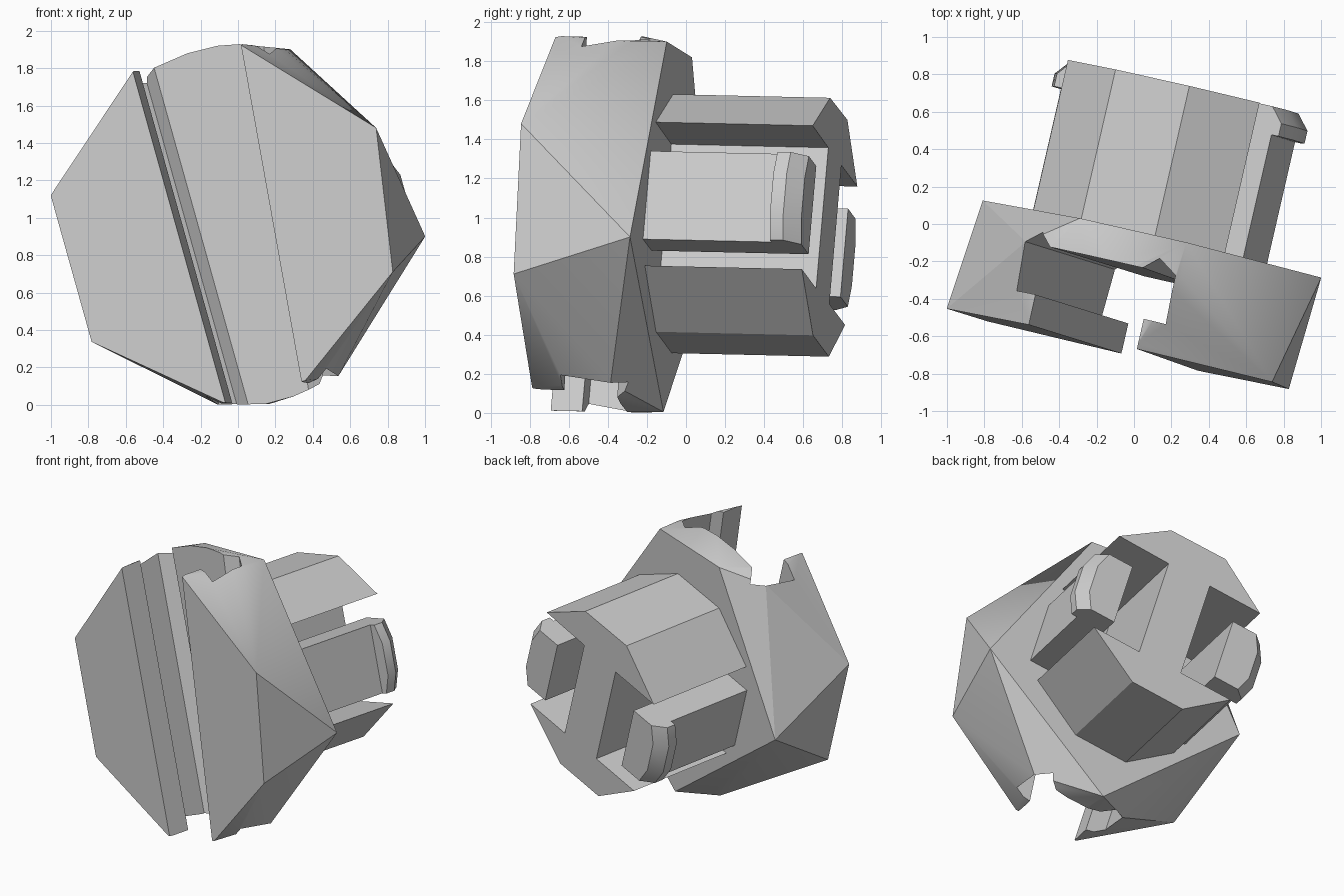
import bpy, bmesh
from mathutils import Matrix, Vector

old = bpy.data.objects.get("Cube")
if old:
    bpy.data.objects.remove(old, do_unlink=True)

# Single flat colour
grey = bpy.data.materials.new("light_grey")
grey.use_nodes = True
colour = (0.6, 0.6, 0.6, 1)
grey.diffuse_color = colour
grey.node_tree.nodes["Principled BSDF"].inputs["Base Color"].default_value = colour

# Tilted frame of the part: side, depth (towards the back), and along the slot
side = Vector((0.937, -0.209, 0.280)).normalized()
depth = Vector((0.224, 0.974, -0.022))
depth = (depth - side * depth.dot(side)).normalized()
along = side.cross(depth)
FRAME = Matrix((side, depth, along)).transposed().to_4x4()

FRONT, LIP, FLOOR, BACK, END = -0.69, -0.525, -0.26, -0.075, 0.75


def finish(name, bm):
    bmesh.ops.recalc_face_normals(bm, faces=bm.faces)
    bmesh.ops.transform(bm, matrix=FRAME, verts=bm.verts)
    mesh = bpy.data.meshes.new(name)
    bm.to_mesh(mesh)
    bm.free()
    mesh.materials.append(grey)
    obj = bpy.data.objects.new(name, mesh)
    bpy.context.collection.objects.link(obj)
    return obj


def loft(name, rings):
    """Closed solid through rings with equal point counts."""
    bm = bmesh.new()
    loops = [[bm.verts.new(p) for p in ring] for ring in rings]
    n = len(loops[0])
    for a, b in zip(loops, loops[1:]):
        for i in range(n):
            j = (i + 1) % n
            bm.faces.new((a[i], a[j], b[j], b[i]))
    bm.faces.new(loops[0])
    bm.faces.new(loops[-1])
    return finish(name, bm)


# Head: faceted solid through its front face, rim and back face
layers = {
    FRONT: [(0.09, 1.82), (-0.53, 1.306), (-0.53, 0.49), (0.075, -0.026),
            (0.684, 1.796), (1.283, 1.153), (1.159, 0.387), (0.538, -0.037)],
    FLOOR: [(-0.04, 1.8), (0.11, 1.84), (0.306, 1.863), (0.474, 1.856), (0.594, 1.83),
            (0.826, 1.733), (-0.05, 0.01), (0.2, -0.06), (0.363, -0.064),
            (0.497, -0.047), (0.625, -0.03)],
    BACK: [(0.815, 1.741), (0.232, 1.827), (-0.578, 0.933), (0.183, -0.05), (1.25, 0.572)],
}
bm = bmesh.new()
for e, points in layers.items():
    for u, v in points:
        bm.verts.new((u, e, v))
hull = bmesh.ops.convex_hull(bm, input=bm.verts)
loose = [v for v in bm.verts if not v.link_faces]
bmesh.ops.delete(bm, geom=loose, context='VERTS')
bmesh.ops.dissolve_limit(bm, angle_limit=0.01, verts=bm.verts, edges=bm.edges)
head = finish("slotted_head", bm)


# Tapered slot with lips and two grooves in its floor
def slot_ring(v):
    r = 0.63 + 0.097 * v
    return [(u, e, v) for u, e in (
        (0.085, -1), (0.085, LIP), (-0.045, LIP), (-0.045, FLOOR),
        (0.035, -0.19), (0.11, FLOOR), (r - 0.175, FLOOR), (r - 0.1, -0.19),
        (r, FLOOR), (r, LIP), (r - 0.11, LIP), (r - 0.11, -1))]


cutter = loft("slot_cutter", [slot_ring(-0.3), slot_ring(2.1)])
cutter.hide_render = True
cutter.hide_viewport = True
cut = head.modifiers.new("slot", 'BOOLEAN')
cut.operation = 'DIFFERENCE'
cut.solver = 'EXACT'
cut.object = cutter
bpy.context.view_layer.update()
graph = bpy.context.evaluated_depsgraph_get()
cut_mesh = bpy.data.meshes.new_from_object(head.evaluated_get(graph))
head.modifiers.clear()
head.data = cut_mesh
bpy.data.objects.remove(cutter, do_unlink=True)

# Plug: two arms joined by a web, leaving a channel on each side
section = [(-0.19, 1.28), (0.155, 1.535), (0.575, 1.53), (0.905, 1.285),
           (0.52, 1.28), (0.52, 0.53), (0.87, 0.53), (0.5, 0.285),
           (0.11, 0.285), (-0.185, 0.54), (0.2, 0.54), (0.2, 1.28)]
plug = loft("plug_body", [[(u, e, v) for u, v in section] for e in (-0.12, END)])

# Spring latches with curved hooks in the channels
latches = []
for name, sign in (("left_latch", 1), ("right_latch", -1)):
    rings = []
    for v, drop in ((-0.235, 0.05), (-0.11, 0), (0.11, 0), (0.235, 0.05)):
        rings.append([(0.36 + sign * u, e, 0.88 + v) for u, e in (
            (0.39, -0.12), (0.6, -0.12), (0.6, 0.6), (0.69 - drop, 0.6),
            (0.69 - drop, 0.67), (0.62 - drop, END), (0.39, END))])
    latches.append(loft(name, rings))

# Smooth shading with sharp edges kept
bpy.ops.object.select_all(action='DESELECT')
for obj in [head, plug] + latches:
    obj.select_set(True)
bpy.context.view_layer.objects.active = head
bpy.ops.object.shade_smooth_by_angle(angle=0.5)
